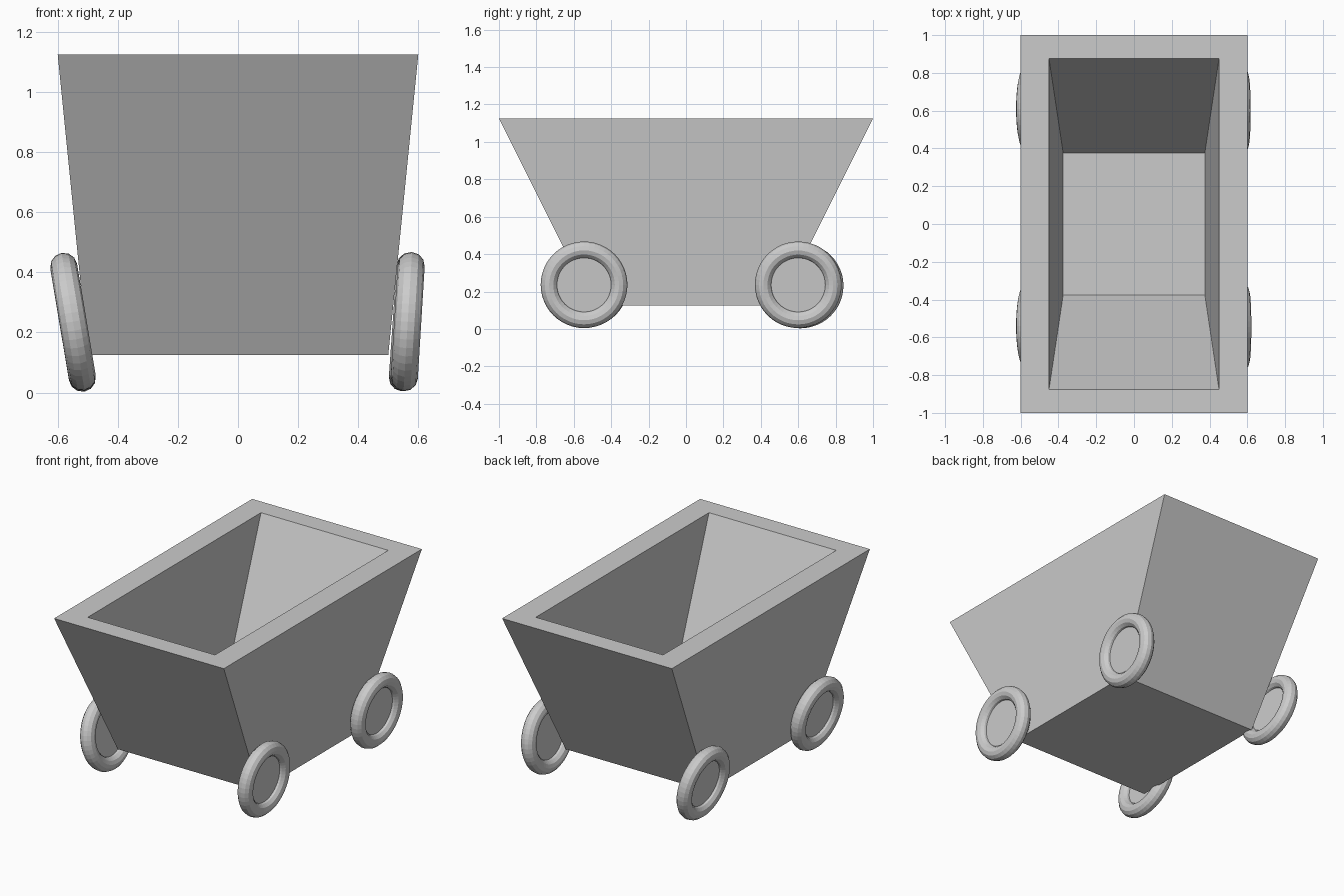
import bpy, bmesh
from math import radians

if "Cube" in bpy.data.objects:
    bpy.data.objects.remove(bpy.data.objects["Cube"])


def rect(bm, hx, hy, z):
    return [bm.verts.new((sx * hx, sy * hy, z))
            for sx, sy in ((-1, -1), (1, -1), (1, 1), (-1, 1))]


def add_object(name, bm):
    mesh = bpy.data.meshes.new(name)
    bmesh.ops.recalc_face_normals(bm, faces=bm.faces)
    bm.to_mesh(mesh)
    bm.free()
    obj = bpy.data.objects.new(name, mesh)
    bpy.context.collection.objects.link(obj)
    return obj


# Cart tub: outer bottom, outer rim, inner rim, inner floor
bm = bmesh.new()
loops = [rect(bm, *r) for r in ((0.5, 0.5, 0.125), (0.6, 1.0, 1.125),
                                (0.45, 0.875, 1.125), (0.375, 0.375, 0.13))]
bm.faces.new(loops[0])
for a, b in zip(loops, loops[1:]):
    for i in range(4):
        j = (i + 1) % 4
        bm.faces.new((a[i], a[j], b[j], b[i]))
bm.faces.new(loops[-1])
add_object("cart_tub", bm)


# Wheels: a ring tyre with a thin disc filling the middle, leaning outward
def wheel(name, x, y, z, tilt):
    side = 1 if x > 0 else -1
    rot = (0, radians(90 + side * tilt), 0)
    bpy.ops.mesh.primitive_torus_add(
        location=(x, y, z), rotation=rot, major_segments=48, minor_segments=12,
        major_radius=0.187, minor_radius=0.045)
    bpy.context.object.name = name + "_tyre"
    bpy.ops.mesh.primitive_cylinder_add(
        location=(x, y, z), rotation=rot, vertices=48, radius=0.18, depth=0.02)
    bpy.context.object.name = name + "_disc"


wheel("front_right_wheel", 0.565, -0.545, 0.236, 3.5)
wheel("back_right_wheel", 0.56, 0.60, 0.236, 4)
wheel("front_left_wheel", -0.549, -0.54, 0.236, 9.5)
wheel("back_left_wheel", -0.549, 0.61, 0.232, 9.5)
